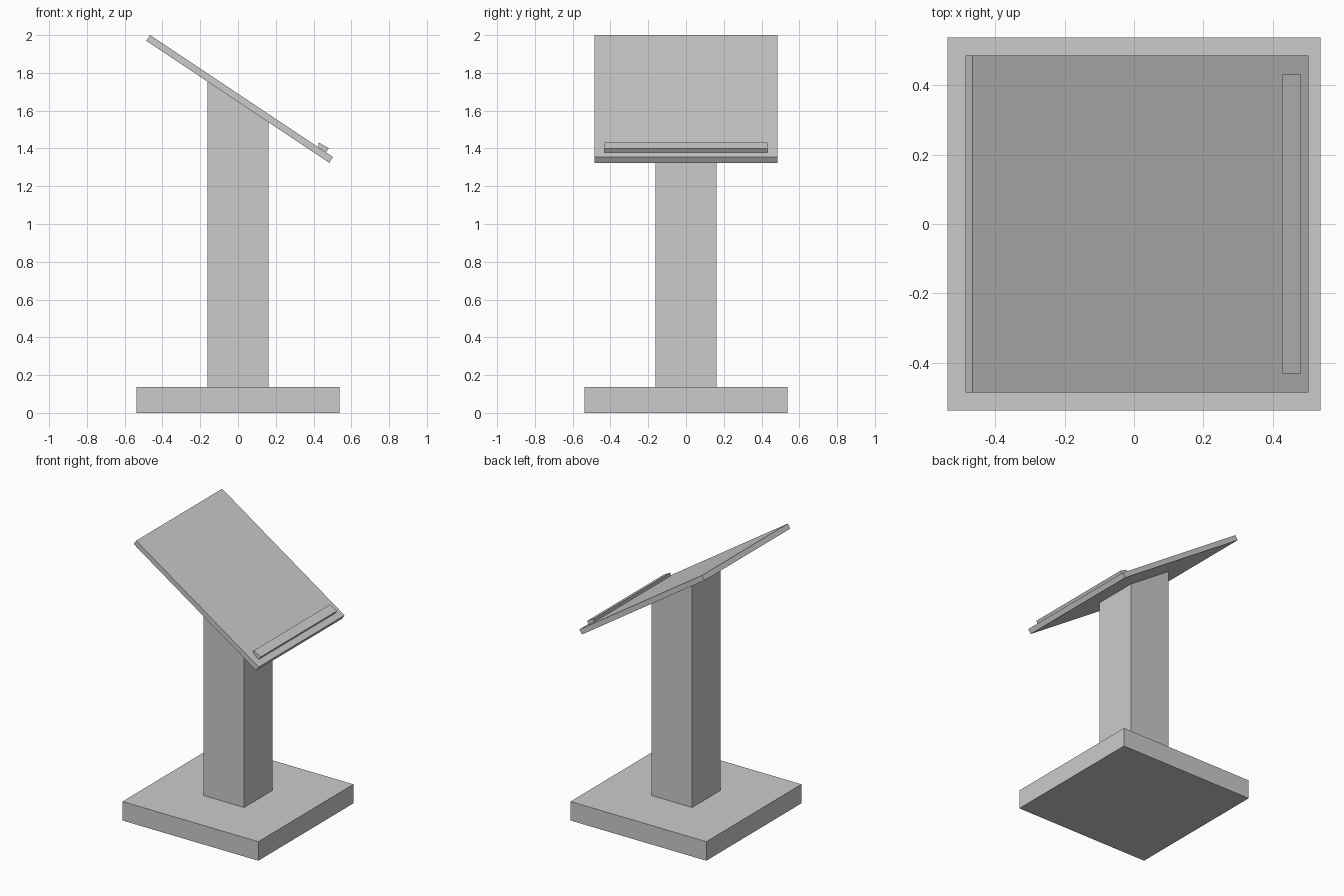
import bpy, bmesh

if "Cube" in bpy.data.objects:
    bpy.data.objects.remove(bpy.data.objects["Cube"])


def extrude_profile(name, profile, half_width):
    """Extrude an (x, z) side profile symmetrically along y."""
    bm = bmesh.new()
    face = bm.faces.new([bm.verts.new((x, -half_width, z)) for x, z in profile])
    ext = bmesh.ops.extrude_face_region(bm, geom=[face])
    moved = [v for v in ext["geom"] if isinstance(v, bmesh.types.BMVert)]
    bmesh.ops.translate(bm, verts=moved, vec=(0, 2 * half_width, 0))
    bmesh.ops.recalc_face_normals(bm, faces=bm.faces)
    mesh = bpy.data.meshes.new(name)
    bm.to_mesh(mesh)
    bm.free()
    obj = bpy.data.objects.new(name, mesh)
    bpy.context.collection.objects.link(obj)
    return obj


BASE, POST, BASE_TOP = 0.537, 0.161, 0.136
SLOPE = 2 / 3


def board_underside(x):
    return 1.97 - (x + 0.486) * SLOPE


# Square foot slab
extrude_profile("base", [(-BASE, 0), (BASE, 0), (BASE, BASE_TOP), (-BASE, BASE_TOP)], BASE)

# Column, cut at the slope of the board
extrude_profile("column", [(-POST, BASE_TOP), (POST, BASE_TOP),
                           (POST, board_underside(POST)),
                           (-POST, board_underside(-POST))], POST)

# Tilted reading board
extrude_profile("reading_board", [(-0.486, 1.97), (0.483, 1.324),
                                  (0.503, 1.355), (-0.465, 2.0)], 0.485)

# Ledge that stops a book from sliding off
extrude_profile("book_ledge", [(0.426, 1.406), (0.466, 1.379),
                               (0.481, 1.401), (0.426, 1.432)], 0.431)
